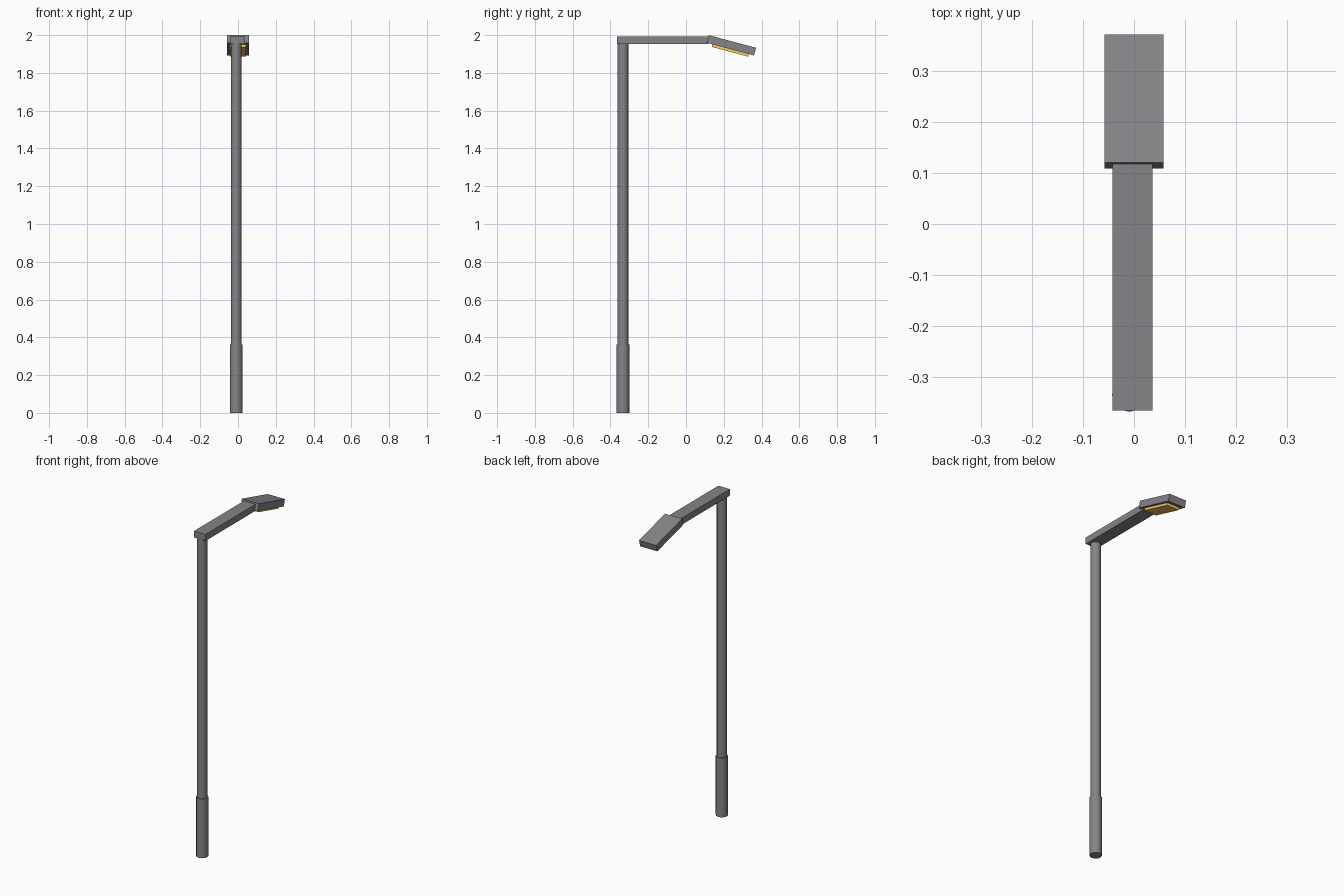
import bpy
from math import radians, sin, cos
from mathutils import Vector

if "Cube" in bpy.data.objects:
    bpy.data.objects.remove(bpy.data.objects["Cube"])

POLE_X, POLE_Y = -0.009, -0.334
TILT = radians(-15)


def material(name, rgb):
    mat = bpy.data.materials.new(name)
    mat.diffuse_color = (*rgb, 1)
    mat.use_nodes = True
    mat.node_tree.nodes["Principled BSDF"].inputs["Base Color"].default_value = mat.diffuse_color
    return mat


dark_metal = material("dark_metal", (0.235, 0.235, 0.25))
amber = material("amber", (1.0, 0.62, 0.13))


def tube(name, r, z0, z1):
    bpy.ops.mesh.primitive_cylinder_add(vertices=12, radius=r, depth=z1 - z0,
                                        location=(POLE_X, POLE_Y, (z0 + z1) / 2))
    ob = bpy.context.object
    ob.name = name
    ob.data.materials.append(dark_metal)
    bpy.ops.object.shade_smooth_by_angle(angle=radians(40))


def box(name, size, centre, mat, tilt=0.0):
    bpy.ops.mesh.primitive_cube_add(size=1, location=centre, rotation=(tilt, 0, 0))
    ob = bpy.context.object
    ob.name = name
    ob.scale = size
    bpy.ops.object.transform_apply(location=False, rotation=False, scale=True)
    ob.data.materials.append(mat)


# Stepped pole
tube("pole_base", 0.034, 0.0, 0.363)
tube("pole_shaft", 0.0285, 0.363, 1.96)

# Horizontal arm
box("arm", (0.078, 0.485, 0.04), (-0.003, -0.1225, 1.972), dark_metal)

# Lamp head, tilted down from its upper rear edge
length, thick = 0.26, 0.042
along = Vector((0, cos(TILT), sin(TILT)))
down = Vector((0, sin(TILT), -cos(TILT)))
corner = Vector((0, 0.12, 2.0))
box("lamp_head", (0.116, length, thick), corner + along * length / 2 + down * thick / 2,
    dark_metal, TILT)

# Amber lens under the head
box("lamp_lens", (0.084, 0.2, 0.024), corner + along * 0.132 + down * (thick + 0.002),
    amber, TILT)
